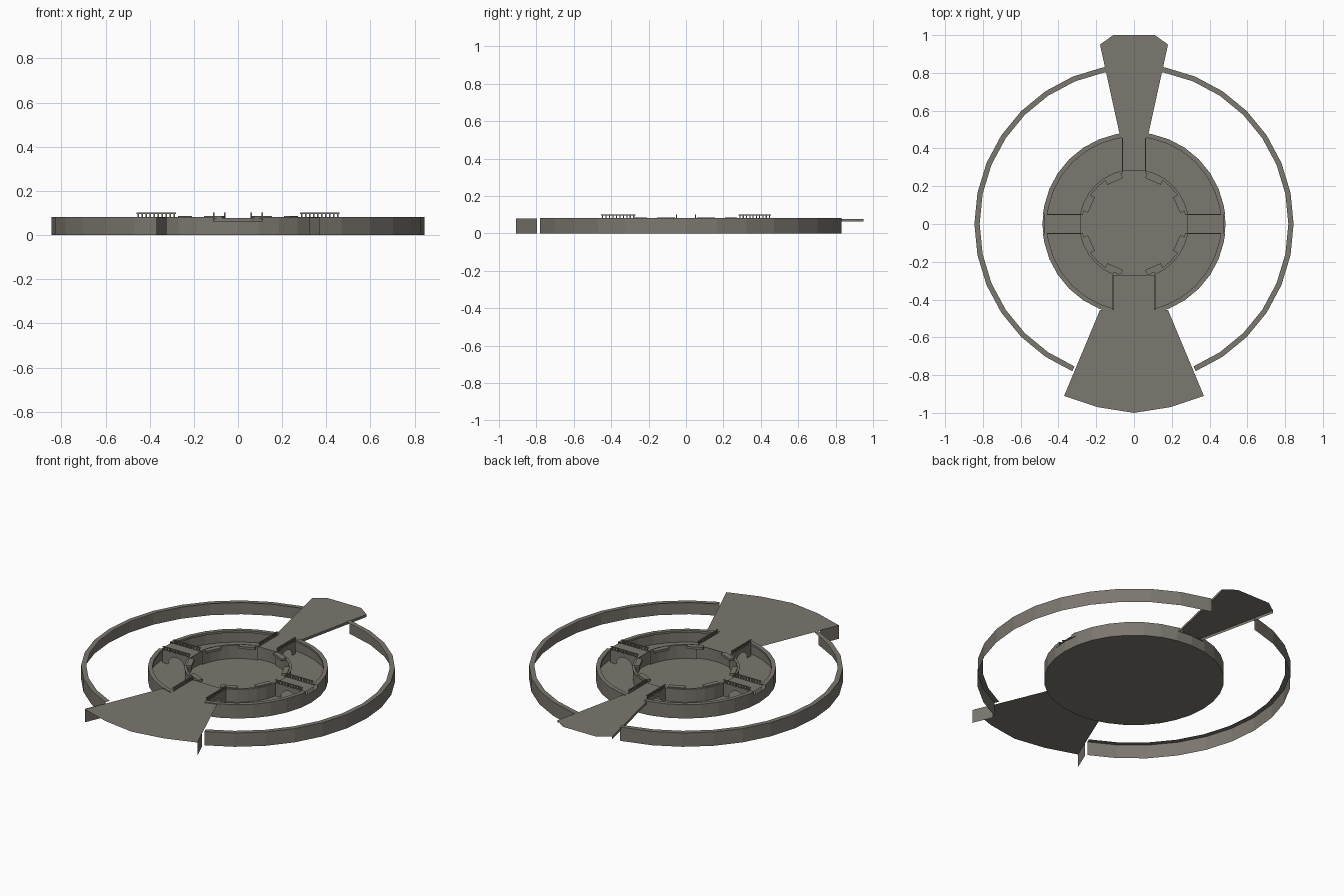
import bpy, math
from mathutils import Vector

if "Cube" in bpy.data.objects:
    bpy.data.objects.remove(bpy.data.objects["Cube"])

mat = bpy.data.materials.new("warm_grey")
mat.diffuse_color = (0.2, 0.185, 0.16, 1)
mat.use_nodes = True
mat.node_tree.nodes["Principled BSDF"].inputs["Base Color"].default_value = mat.diffuse_color


def obj(name, verts, faces):
    me = bpy.data.meshes.new(name)
    me.from_pydata(verts, [], faces)
    me.materials.append(mat)
    o = bpy.data.objects.new(name, me)
    bpy.context.collection.objects.link(o)
    return o


def arc(r, a0, a1, step=11.25):
    """Points of a 32-sided circle between two angles, ends included."""
    angs = [a0] + [k * step for k in range(-40, 41) if a0 + .5 < k * step < a1 - .5] + [a1]
    return [(r * math.cos(math.radians(a)), r * math.sin(math.radians(a))) for a in angs]


def loft(name, rows):
    """Quad strips between rows of 3D points of equal length."""
    n = len(rows[0])
    faces = [(j * n + i, j * n + i + 1, (j + 1) * n + i + 1, (j + 1) * n + i)
             for j in range(len(rows) - 1) for i in range(n - 1)]
    return obj(name, [p for r in rows for p in r], faces)


def at(pts, z, s=1.0):
    return [(x * s, y * s, z) for x, y in pts]


def sheet(name, pts, z):
    return obj(name, at(pts, z), [tuple(range(len(pts)))])


def wall(name, pts, z0, z1):
    return loft(name, [at(pts, z0), at(pts, z1)])


def boxes(name, items):
    """items: (centre, size, angle) boxes joined into one mesh."""
    vs, fs = [], []
    for (cx, cy, cz), (sx, sy, sz), a in items:
        b = len(vs)
        c, s = math.cos(a), math.sin(a)
        for dz in (-.5, .5):
            for dx, dy in ((-.5, -.5), (.5, -.5), (.5, .5), (-.5, .5)):
                x, y = dx * sx, dy * sy
                vs.append((cx + x * c - y * s, cy + x * s + y * c, cz + dz * sz))
        for f in ((3, 2, 1, 0), (4, 5, 6, 7), (0, 1, 5, 4), (1, 2, 6, 5), (2, 3, 7, 6), (3, 0, 4, 7)):
            fs.append(tuple(b + i for i in f))
    return obj(name, vs, fs)


DECK = 0.078
TOP = 0.082

# outer ring: thin outer wall with an inward top flange, two halves
for side, (a0, a1) in {"right": (-67.3, 79.8), "left": (100.2, 247.3)}.items():
    p = arc(0.845, a0, a1)
    loft("outer_ring_" + side, [at(p, 0), at(p, TOP), at(p, TOP, 0.967)])

# hub floor and low outer wall
full = arc(0.485, 0, 360)
sheet("hub_floor", full[:-1][::-1], 0.0)
sheet("hub_floor_top", full[:-1], 0.003)
wall("hub_low_wall", full, 0, 0.061)

# inner well wall
wall("well_wall", arc(0.285, 0, 360), 0.003, DECK)

# four quadrants: upper wall and rim flange, well rim, brackets
quads = {"back_right": (6, 82.9, 10, 77.9), "back_left": (97.1, 174, 102.1, 170),
         "front_left": (186, 256.9, 190, 247.3), "front_right": (283.1, 354, 292.7, 350)}
for q, (a0, a1, b0, b1) in quads.items():
    p = arc(0.485, a0, a1)
    loft("rim_" + q, [at(p, 0.061), at(p, TOP), at(p, TOP, 0.95), at(p, 0.07, 0.95)])
    p = arc(0.29, b0, b1)
    loft("well_rim_" + q, [at(p, DECK), at(p, TOP), at(p, TOP, 0.95), at(p, 0.003, 0.95)])
    mid = round((a0 + a1) / 2 / 45) * 45
    items = []
    for a in (mid - 21, mid + 21):
        r = math.radians(a)
        items.append(((0.262 * math.cos(r), 0.262 * math.sin(r), 0.079),
                      (0.03, 0.09, 0.014), r))
    boxes("brackets_" + q, items)

# front wedge deck with outer side walls
front = [(0.11, -0.27), (-0.11, -0.27), (-0.11, -0.455), (-0.18, -0.455), (-0.37, -0.91),
         (-0.19, -0.97), (0, -1), (0.19, -0.97), (0.37, -0.91), (0.18, -0.455), (0.11, -0.455)]
sheet("front_wedge_deck", front, DECK)
for s in (-1, 1):
    wall("front_wedge_wall", [(s * 0.37, -0.91), (s * 0.323, -0.797)], 0, DECK + .002)

# back wedge deck: thin slab with an overhanging tip
back = [(0.06, 0.28), (0.06, 0.46), (0.075, 0.47), (0.18, 0.95), (0.11, 1.0),
        (-0.11, 1.0), (-0.18, 0.95), (-0.075, 0.47), (-0.06, 0.46), (-0.06, 0.28)]
sheet("back_wedge_deck", back, DECK)
for s in (-1, 1):
    wall("back_wedge_edge", [(s * 0.075, 0.47), (s * 0.18, 0.95)], 0.063, DECK)

# side bridges
for s in (-1, 1):
    e = [(s * 0.28, -0.05), (s * 0.475, -0.05), (s * 0.475, 0.05), (s * 0.28, 0.05)]
    sheet("side_bridge_deck", e if s > 0 else e[::-1], DECK)

# bridge side walls with arches, topped by toothed railings
edges = []
for s in (-1, 1):
    for t in (-1, 1):
        edges.append(((s * 0.28, t * 0.05), (s * 0.46, t * 0.05)))
    edges.append(((s * 0.06, 0.28), (s * 0.06, 0.455)))
    edges.append(((s * 0.11, -0.27), (s * 0.11, -0.455)))
for a, b in edges:
    a, b = Vector(a), Vector(b)
    d = b - a
    L = d.length
    u = d / L
    ang = math.atan2(d.y, d.x)
    prof = [(0, 0), (0, TOP), (L, TOP), (L, 0)]
    prof += [(L / 2 + 0.055 * math.cos(math.pi * k / 8), 0.055 * math.sin(math.pi * k / 8))
             for k in range(9)]
    obj("bridge_arch_wall", [(a.x + u.x * t, a.y + u.y * t, z) for t, z in prof],
        [tuple(range(len(prof)))])
    m = (a + b) / 2
    items = [((m.x, m.y, 0.099), (L, 0.006, 0.005), ang)]
    for k in range(10):
        p = a + d * ((k + 0.5) / 10)
        items.append(((p.x, p.y, 0.089), (0.006, 0.006, 0.018), ang))
    boxes("railing", items)
